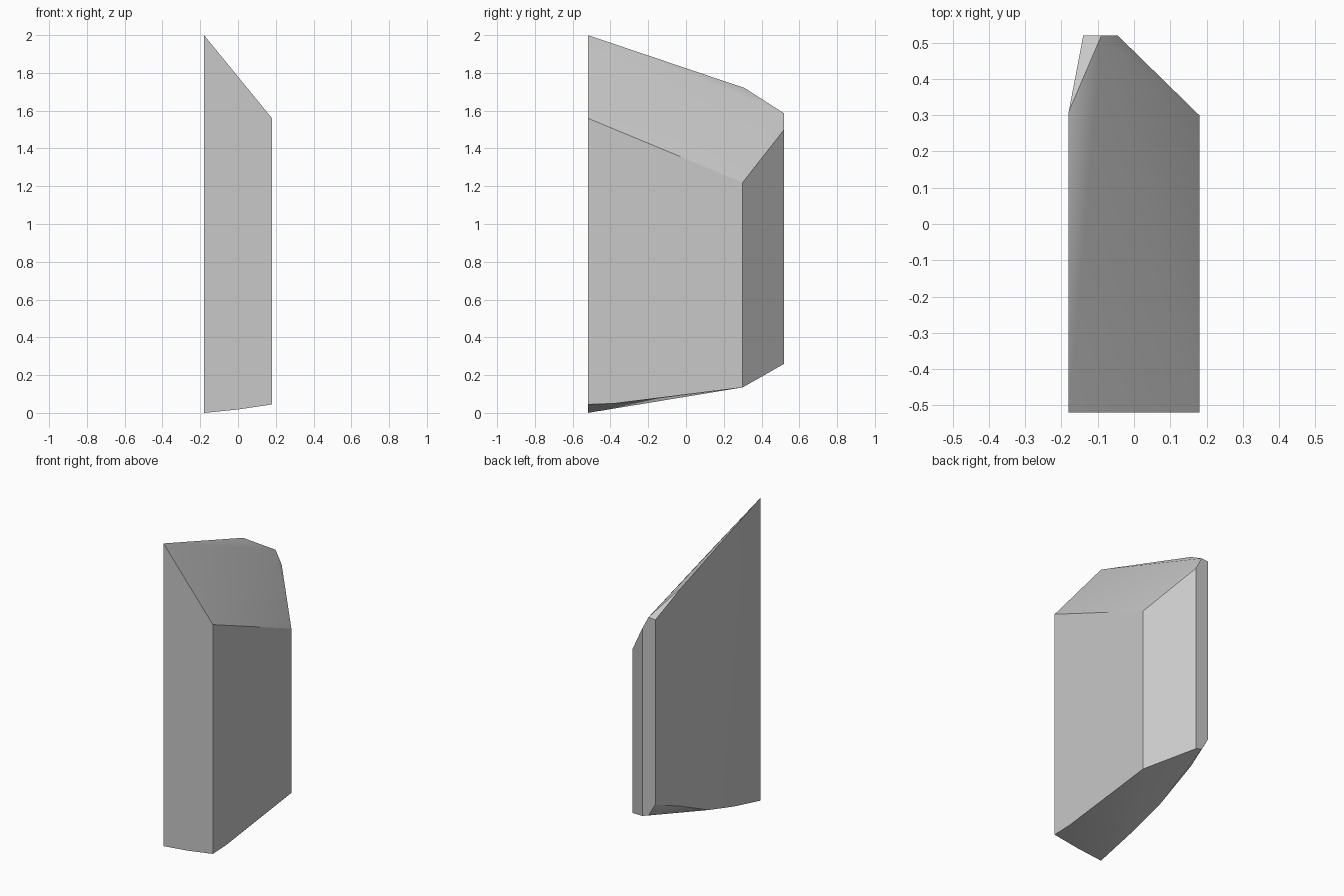
import bpy
import bmesh
import math

cube = bpy.data.objects.get("Cube")
if cube:
    bpy.data.objects.remove(cube, do_unlink=True)

# Single stone grey
grey = bpy.data.materials.new("light_grey")
grey.use_nodes = True
colour = (0.58, 0.58, 0.58, 1)
grey.diffuse_color = colour
grey.node_tree.nodes["Principled BSDF"].inputs["Base Color"].default_value = colour

# Upright corners of the shard: x, y, bottom z, top z
corners = [
    (-0.18, -0.52, 0.0, 2.0),
    (0.18, -0.52, 0.045, 1.56),
    (0.18, 0.30, 0.135, 1.22),
    (-0.045, 0.52, 0.26, 1.50),
    (-0.09, 0.52, 0.275, 1.585),
    (-0.14, 0.52, 0.36, 1.58),
    (-0.18, 0.31, 0.28, 1.72),
]
# Extra points that bow the underside edges
underside = [
    (-0.18, -0.25, 0.065),
    (-0.18, 0.02, 0.144),
    (0.0, -0.52, 0.018),
    (0.18, -0.38, 0.05),
]

# Convex shard wrapped around the corners
bm = bmesh.new()
for x, y, low, high in corners:
    bm.verts.new((x, y, low))
    bm.verts.new((x, y, high))
for point in underside:
    bm.verts.new(point)
hull = bmesh.ops.convex_hull(bm, input=bm.verts[:])
loose = [v for v in bm.verts if not v.link_faces]
bmesh.ops.delete(bm, geom=loose, context='VERTS')

# Merge the flat walls into single faces
bmesh.ops.dissolve_limit(bm, angle_limit=math.radians(0.5),
                         verts=bm.verts[:], edges=bm.edges[:])
bmesh.ops.recalc_face_normals(bm, faces=bm.faces[:])

mesh = bpy.data.meshes.new("stone_shard")
bm.to_mesh(mesh)
bm.free()
mesh.materials.append(grey)
shard = bpy.data.objects.new("stone_shard", mesh)
bpy.context.collection.objects.link(shard)

# Soft shading across the top and underside, crisp wall edges
bpy.ops.object.select_all(action='DESELECT')
shard.select_set(True)
bpy.context.view_layer.objects.active = shard
bpy.ops.object.shade_smooth_by_angle(angle=math.radians(30))
